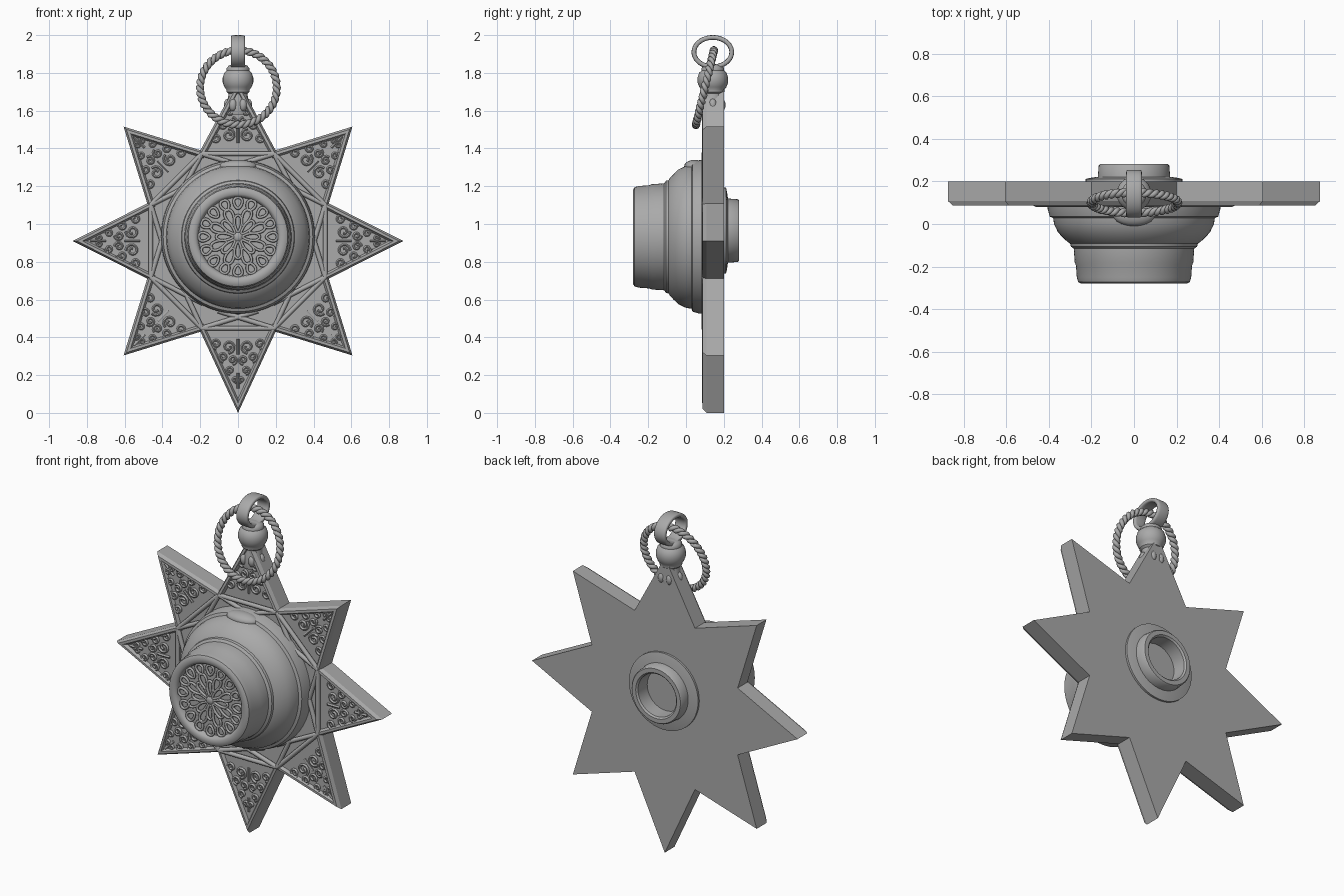
import bpy, bmesh, math
from math import sin, cos, pi, radians
from mathutils import Vector

if "Cube" in bpy.data.objects:
    bpy.data.objects.remove(bpy.data.objects["Cube"])

metal = bpy.data.materials.new("grey metal")
metal.diffuse_color = (0.40, 0.40, 0.40, 1)
metal.use_nodes = True
metal.node_tree.nodes["Principled BSDF"].inputs["Base Color"].default_value = metal.diffuse_color
CZ = 0.91            # star centre height
BZ = 0.932           # boss centre height


def finish(ob, angle=40):
    ob.data.materials.append(metal)
    bpy.ops.object.select_all(action='DESELECT')
    ob.select_set(True)
    bpy.context.view_layer.objects.active = ob
    if ob.type == 'CURVE':
        bpy.ops.object.convert(target='MESH')
        ob = bpy.context.view_layer.objects.active
    bpy.ops.object.shade_smooth_by_angle(angle=radians(angle))
    return ob


def from_bmesh(name, bm, angle=40):
    bmesh.ops.recalc_face_normals(bm, faces=bm.faces)
    me = bpy.data.meshes.new(name)
    bm.to_mesh(me)
    bm.free()
    ob = bpy.data.objects.new(name, me)
    bpy.context.collection.objects.link(ob)
    return finish(ob, angle)


def loft(name, rings, close_ends=True, loop=False, angle=40):
    """Skin equal-length rings of points."""
    bm = bmesh.new()
    vs = [[bm.verts.new(p) for p in ring] for ring in rings]
    n = len(rings[0])
    pairs = list(zip(vs, vs[1:])) + ([(vs[-1], vs[0])] if loop else [])
    for a, b in pairs:
        for i in range(n):
            j = (i + 1) % n
            bm.faces.new((a[i], a[j], b[j], b[i]))
    if close_ends and not loop:
        bm.faces.new(vs[0])
        bm.faces.new(vs[-1])
    return from_bmesh(name, bm, angle)


def lathe_y(name, prof, cz, n=64, close=True):
    return loft(name, [[(r * cos(2 * pi * i / n), y, cz + r * sin(2 * pi * i / n))
                        for i in range(n)] for r, y in prof], close)


def wires(name, paths, depth, res=2):
    """Round wires; each path is (points, cyclic)."""
    cu = bpy.data.curves.new(name, 'CURVE')
    cu.dimensions = '3D'
    cu.bevel_depth = depth
    cu.bevel_resolution = res
    cu.use_fill_caps = True
    for pts, cyc in paths:
        s = cu.splines.new('POLY')
        s.points.add(len(pts) - 1)
        for p, co in zip(s.points, pts):
            p.co = (*co, 1)
        s.use_cyclic_u = cyc
    ob = bpy.data.objects.new(name, cu)
    bpy.context.collection.objects.link(ob)
    return finish(ob, 60)


def polar(r, a, y, cz=CZ):
    return Vector((r * cos(a), y, cz + r * sin(a)))


# Eight-pointed star plate with chamfered raised rim
TIPS = [0.875, 0.857, 0.85, 0.857, 0.875, 0.857, 0.91, 0.857]
INNER = 0.52


def star_ring(d, y):
    out = []
    for k in range(8):
        out.append(polar(TIPS[k] - 2.21 * d, k * pi / 4, y))
        out.append(polar(INNER - 1.317 * d, (k + .5) * pi / 4, y))
    return out


def circle16(r, y, cz):
    return [polar(r, i * pi / 8, y, cz) for i in range(16)]


loft("star_plate", [circle16(0.18, 0.2, 0.96), star_ring(0, 0.2), star_ring(0, 0.108),
                    star_ring(0.01, 0.088), star_ring(0.024, 0.086),
                    star_ring(0.034, 0.103), circle16(0.36, 0.103, BZ)],
     close_ends=False, angle=25)

# Interlaced straps running on from the star edges, and panel base bars
straps = []
for k in range(8):
    a = (k + .5) * pi / 4
    p = polar(INNER - 0.02, a, 0.094)
    for t in (k, k + 1):
        d = (polar(INNER, a, 0) - polar(TIPS[t % 8], t * pi / 4, 0)).normalized()
        straps.append(([p, p + d * 0.31], False))
    straps.append(([p, polar(INNER - 0.02, a + pi / 4, 0.094)], False))
wires("straps", straps, 0.013)

# Scrollwork relief in each point
SCROLLS = [(0.545, 0.115, 0.026, 1), (0.56, 0.05, 0.032, -1), (0.615, 0.078, 0.024, 1),
           (0.63, 0.028, 0.022, -1), (0.685, 0.042, 0.020, 1), (0.735, 0.018, 0.014, -1)]
scrolls = []
for k in range(8):
    ax = k * pi / 4
    rad, tan = Vector((cos(ax), 0, sin(ax))), Vector((-sin(ax), 0, cos(ax)))
    base = Vector((0, 0.101, CZ))
    for side in (-1, 1):
        for r, t, s, w in SCROLLS:
            pts = []
            for i in range(15):
                f = i / 14
                ang = 2.6 * pi * f * w
                q = s * (1.1 - 0.8 * f)
                pts.append(base + rad * (r + q * cos(ang)) + tan * side * (t + q * sin(ang)))
            scrolls.append((pts, False))
    scrolls.append(([base + rad * 0.52, base + rad * 0.6], False))
    scrolls.append(([base + rad * 0.7, base + rad * 0.78], False))
wires("scrollwork", scrolls, 0.0075, 1)

# Stepped round boss with recessed front
lathe_y("boss", [(.408, .11), (.406, .07), (.396, .035), (.380, .028), (.376, 0), (.357, -.04),
                 (.332, -.066), (.312, -.085), (.300, -.092), (.297, -.106), (.283, -.116),
                 (.279, -.18), (.273, -.195), (.269, -.25), (.263, -.272), (.25, -.28),
                 (.226, -.28), (.213, -.27), (.208, -.248), (.05, -.248)], BZ, 80)

# Rosette tracery in the boss front
def petal(r0, r1, w, a, y):
    pts = []
    for i in range(18):
        t = 2 * pi * i / 18
        r = (r0 + r1) / 2 - (r1 - r0) / 2 * cos(t)
        s = w * sin(t) * (0.75 - 0.25 * cos(t))
        pts.append((r * cos(a) - s * sin(a), y, BZ + r * sin(a) + s * cos(a)))
    return pts, True


tracery = []
for k in range(8):
    a = k * pi / 4
    tracery.append(petal(0.025, 0.115, 0.025, a, -0.262))
    tracery.append(petal(0.065, 0.155, 0.029, a + pi / 8, -0.262))
    for o in (0, pi / 8):
        tracery.append(petal(0.15, 0.208, 0.029, a + o, -0.262))
wires("rosette", tracery, 0.0075)
lathe_y("rosette_hub", [(.026, -.245), (.026, -.264), (.018, -.272), (.005, -.274)], BZ, 20)

# Hollow collar on the back
lathe_y("back_collar", [(.15, .19), (.228, .19), (.228, .212), (.205, .217), (.17, .222),
                        (.166, .274), (.160, .281), (.135, .281), (.126, .272),
                        (.120, .13), (.09, .10), (.02, .095)], 0.965, 48, True)


def blob(name, loc, size, seg=20):
    bm = bmesh.new()
    bmesh.ops.create_uvsphere(bm, u_segments=seg, v_segments=seg // 2, radius=1)
    for v in bm.verts:
        v.co = Vector(c * s for c, s in zip(v.co, size)) + Vector(loc)
    return from_bmesh(name, bm, 60)


# Leaf at the top of the boss
blob("boss_leaf", (0, 0.045, 1.305), (0.10, 0.055, 0.035))

# Turned finial with leaf lobes around its foot
FIN = [(.055, 1.58), (.062, 1.63), (.052, 1.675), (.050, 1.69), (.062, 1.70), (.062, 1.712),
       (.072, 1.725), (.081, 1.75), (.081, 1.775), (.073, 1.80), (.060, 1.812), (.060, 1.825),
       (.048, 1.84), (.02, 1.846)]
loft("finial", [[(r * cos(pi * i / 16), 0.142 + r * sin(pi * i / 16), z) for i in range(32)]
                for r, z in FIN])
for i in range(6):
    a = i * pi / 3
    blob("finial_lobe", (0.053 * cos(a), 0.142 + 0.053 * sin(a), 1.63), (0.022, 0.022, 0.034), 12)

# Flat oval bail on top
def sq(v, p=0.5):
    return math.copysign(abs(v) ** p, v)


rings = []
for i in range(48):
    t = 2 * pi * i / 48
    ring = []
    for j in range(16):
        s = 2 * pi * j / 16
        n = 0.0125 * sq(sin(s))
        ring.append((0.037 * sq(cos(s)), 0.142 + (0.1 + n) * cos(t), 1.91 + (0.0775 + n) * sin(t)))
    rings.append(ring)
loft("bail", rings, loop=True, angle=60)

# Twisted rope ring hanging through the bail
up = Vector((0, 0.235, 0.972))
normal = Vector((0, -0.972, 0.235))
strands = []
for ph in (0, pi):
    pts = []
    for i in range(240):
        t = 2 * pi * i / 240
        q = 20 * t + ph
        r = 0.203 + 0.010 * cos(q)
        pts.append(Vector((0.002, 0.1, 1.722)) + Vector((1, 0, 0)) * r * cos(t)
                   + up * r * sin(t) + normal * 0.010 * sin(q))
    strands.append((pts, True))
wires("rope_ring", strands, 0.0125)
